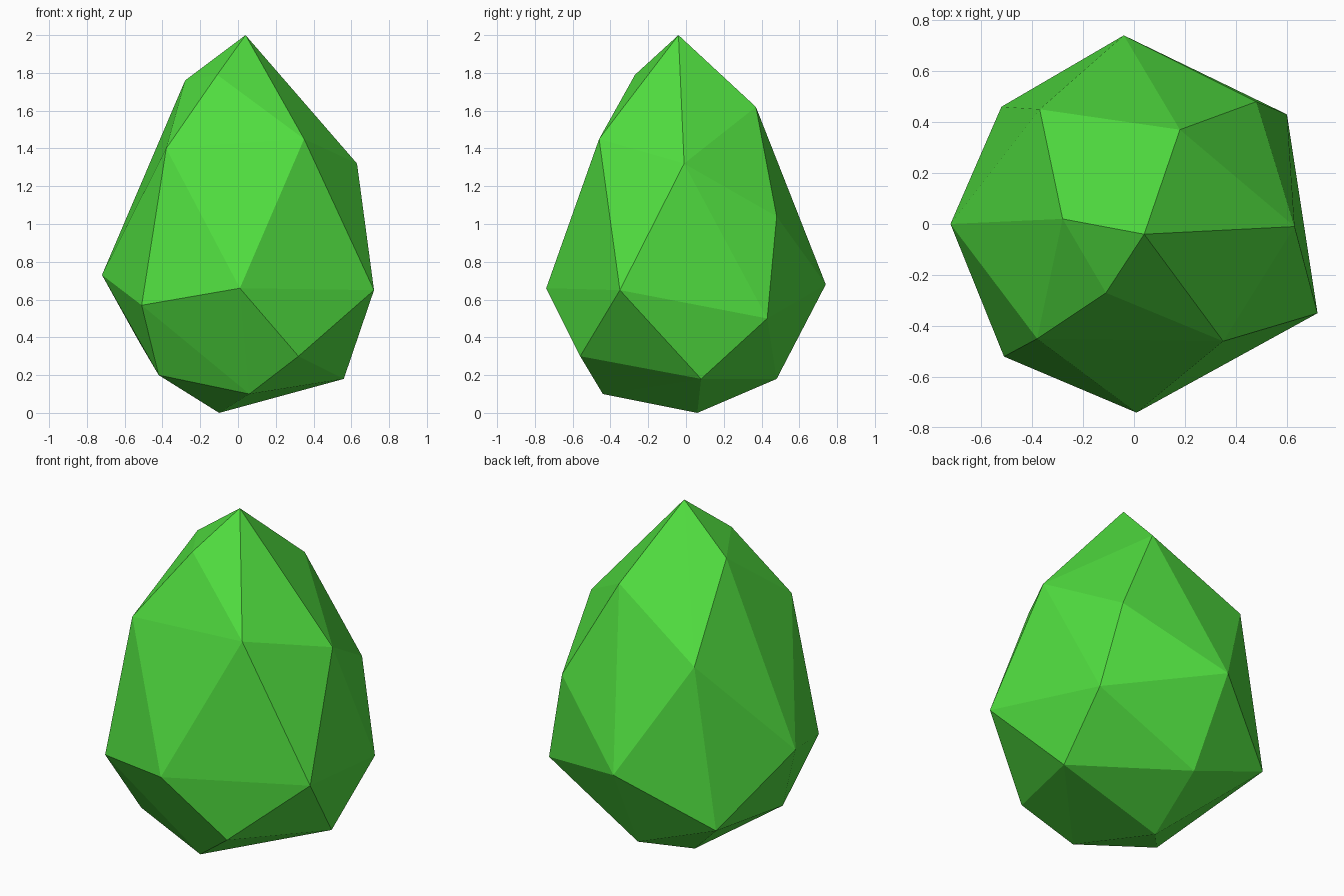
import bpy
import bmesh

# Remove the default object
default_cube = bpy.data.objects.get("Cube")
if default_cube:
    bpy.data.objects.remove(default_cube, do_unlink=True)


def make_material(name, colour):
    """Flat material with matching viewport and render colour."""
    material = bpy.data.materials.new(name)
    material.use_nodes = True
    material.diffuse_color = colour
    shader = material.node_tree.nodes["Principled BSDF"]
    shader.inputs["Base Color"].default_value = colour
    shader.inputs["Roughness"].default_value = 1
    return material


def make_faceted_stone(name, corner_rings, material):
    """Wrap flat triangular facets around the corner points."""
    mesh = bpy.data.meshes.new(name)
    bm = bmesh.new()
    for ring in corner_rings.values():
        for corner in ring:
            bm.verts.new(corner)
    hull = bmesh.ops.convex_hull(bm, input=bm.verts[:], use_existing_faces=False)
    # Drop any corner that is not part of the outer skin
    loose = [v for v in hull["geom_interior"] if isinstance(v, bmesh.types.BMVert)]
    bmesh.ops.delete(bm, geom=loose, context="VERTS")
    bmesh.ops.recalc_face_normals(bm, faces=bm.faces[:])
    for face in bm.faces:
        face.smooth = False
    bm.to_mesh(mesh)
    bm.free()
    mesh.materials.append(material)
    stone = bpy.data.objects.new(name, mesh)
    bpy.context.scene.collection.objects.link(stone)
    return stone


# Corner points of the egg-shaped stone, ring by ring
stone_corners = {
    "tip": [(.04, -.04, 2)],
    "crown": [(-.28, .02, 1.76), (-.11, -.27, 1.79), (.18, .37, 1.62)],
    "shoulder": [(-.38, -.45, 1.4), (.35, -.46, 1.45), (.63, -.01, 1.32),
                 (.48, .48, 1.04), (-.37, .45, 1.3)],
    "belly": [(-.72, 0, .73), (-.51, -.52, .57), (.01, -.74, .66),
              (.72, -.35, .65), (.6, .43, .5), (-.04, .74, .68)],
    "underside": [(.32, -.56, .3), (-.42, -.31, .2), (-.52, .46, .37),
                  (.56, .08, .18), (-.02, .48, .18)],
    "foot": [(.06, -.44, .1), (-.1, .06, 0)],
}

bright_green = make_material("bright green", (.08, .72, .05, 1))
make_faceted_stone("faceted_stone", stone_corners, bright_green)
